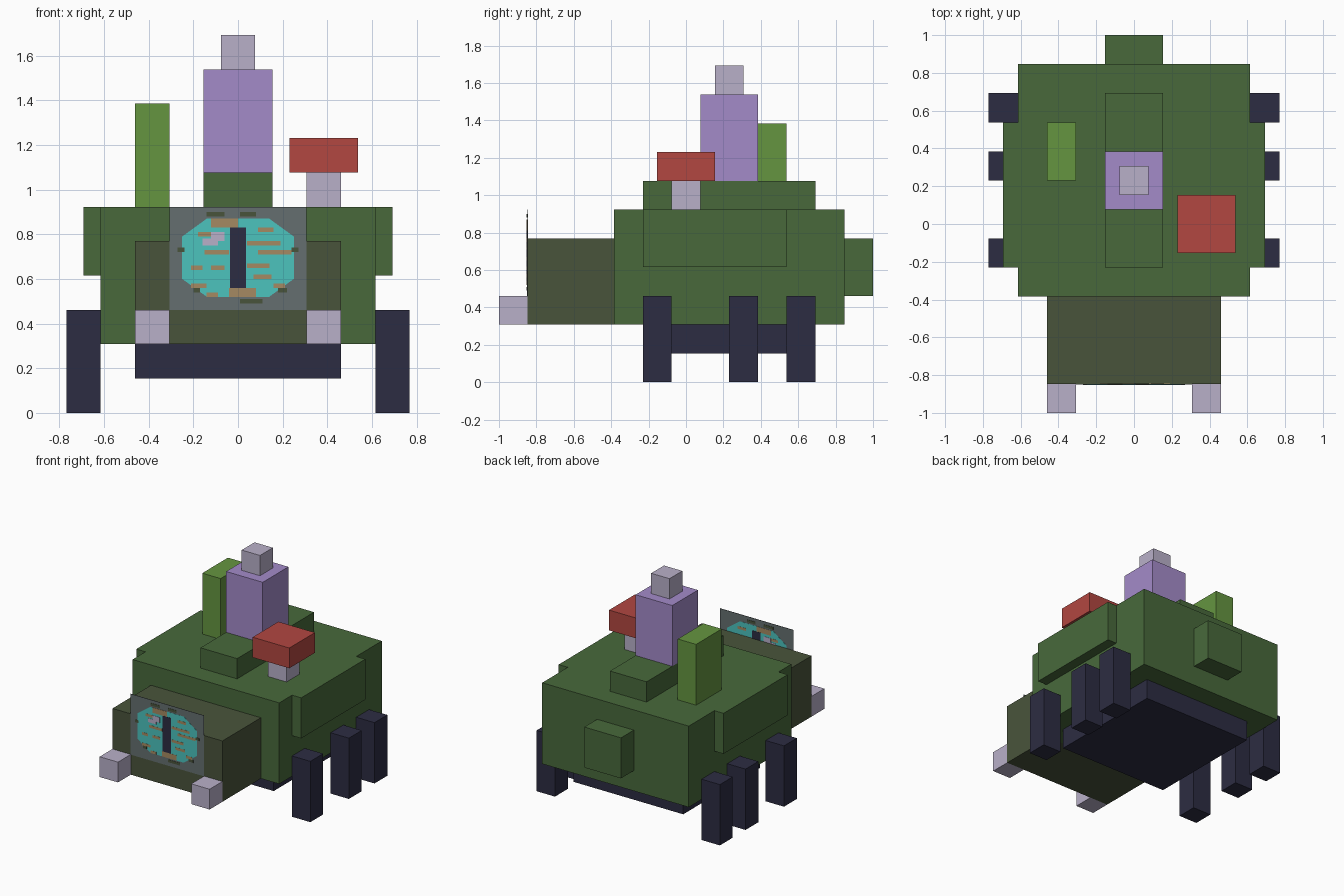
import bpy
import bmesh

default_cube = bpy.data.objects.get("Cube")
if default_cube:
    bpy.data.objects.remove(default_cube, do_unlink=True)

UNIT = 1 / 13        # block size of the model
CENTI = 0.01         # finer grid for the painted eye
FACE_Y = -11 * UNIT  # front of the head


def make_material(name, hex_colour):
    """Flat material from a display colour, converted to linear."""
    channels = [c / 255 for c in bytes.fromhex(hex_colour)]
    linear = [c / 12.92 if c < 0.04 else ((c + 0.055) / 1.055) ** 2.4 for c in channels]
    material = bpy.data.materials.new(name)
    material.use_nodes = True
    material.diffuse_color = (*linear, 1)
    shader = material.node_tree.nodes["Principled BSDF"]
    shader.inputs["Base Color"].default_value = (*linear, 1)
    shader.inputs["Roughness"].default_value = 0.9
    return material


body_green = make_material("body green", "48693b")
olive = make_material("dark olive", "49543b")
navy = make_material("dark navy", "2c2c42")
lavender = make_material("pale lavender", "b9b0c9")
purple = make_material("purple", "a48bc9")
leaf_green = make_material("leaf green", "659540")
red = make_material("brick red", "b24741")
grey = make_material("slate grey", "656f70")
teal = make_material("teal", "4cc3be")
tan = make_material("tan", "a58a62")


def finish(name, bm, material):
    bmesh.ops.recalc_face_normals(bm, faces=bm.faces)
    mesh = bpy.data.meshes.new(name)
    bm.to_mesh(mesh)
    bm.free()
    mesh.materials.append(material)
    obj = bpy.data.objects.new(name, mesh)
    bpy.context.collection.objects.link(obj)
    return obj


def add_box(bm, x, y, z):
    """Add an axis-aligned box given its (low, high) range on each axis."""
    verts = bmesh.ops.create_cube(bm, size=1)["verts"]
    for vert in verts:
        vert.co = [low + (high - low) * (c + 0.5)
                   for c, (low, high) in zip(vert.co, (x, y, z))]


def block(name, material, x, y, z):
    bm = bmesh.new()
    add_box(bm, *[(low * UNIT, high * UNIT) for low, high in (x, y, z)])
    return finish(name, bm, material)


def mirrored_pair(name, material, x, y, z):
    block("left_" + name, material, x, y, z)
    block("right_" + name, material, (-x[1], -x[0]), y, z)


# Hull, head and undercarriage
block("body", body_green, (-8, 8), (-5, 11), (4, 12))
block("head", olive, (-6, 6), (-11, -5), (4, 10))
block("undercarriage", navy, (-6, 6), (-3, 9), (2, 4))
block("rear_box", body_green, (-2, 2), (11, 13), (6, 10))
block("back_ridge", body_green, (-2, 2), (-3, 9), (12, 14))
mirrored_pair("side_panel", body_green, (8, 9), (-3, 7), (8, 12))
mirrored_pair("tusk", lavender, (4, 6), (-13, -11), (4, 6))

# Three legs on each side
for label, start in (("front", -3), ("middle", 3), ("rear", 7)):
    mirrored_pair(label + "_leg", navy, (8, 10), (start, start + 2), (0, 6))

# Growths on the back
block("tower", purple, (-2, 2), (1, 5), (14, 20))
block("tower_tip", lavender, (-1, 1), (2, 4), (20, 22))
block("stalk", leaf_green, (-6, -4), (3, 7), (12, 18))
block("mushroom_stem", lavender, (4, 6), (-1, 1), (12, 14))
block("mushroom_cap", red, (3, 7), (-2, 2), (14, 16))


# Eye plate, with painted layers showing on both of its sides
def layer_range(level):
    return FACE_Y - 0.004 - level * 0.001, FACE_Y - 0.001 + level * 0.001


def paint(name, material, level, patches):
    """Thin rectangles given as (left, bottom, width, height)."""
    bm = bmesh.new()
    for left, bottom, width, height in patches:
        add_box(bm, (left * CENTI, (left + width) * CENTI), layer_range(level),
                (bottom * CENTI, (bottom + height) * CENTI))
    return finish(name, bm, material)


bm = bmesh.new()
add_box(bm, (-4 * UNIT, 4 * UNIT), layer_range(0), (6 * UNIT, 12 * UNIT))
finish("eye_plate", bm, grey)

# Iris: an eight-sided disc
outline = [(14, 52), (25, 60), (25, 79), (14, 87)]
outline += [(-x, z) for x, z in reversed(outline)]
near, far = layer_range(1)
bm = bmesh.new()
iris = bm.faces.new([bm.verts.new((x * CENTI, near, z * CENTI)) for x, z in outline])
grown = bmesh.ops.extrude_face_region(bm, geom=[iris], use_keep_orig=True)["geom"]
for item in grown:
    if isinstance(item, bmesh.types.BMVert):
        item.co.y = far
finish("iris", bm, teal)

streaks = [(-18, 79, 8), (9, 81, 7), (4, 75, 15), (-15, 71, 11), (9, 71, 15),
           (-21, 64, 5), (-12, 64, 6), (4, 65, 10), (7, 60, 8), (16, 56, 5),
           (-21, 56, 7), (-14, 52, 5)]
paint("iris_streaks", tan, 2, [(*s, 2) for s in streaks]
      + [(-12, 83, 12, 4), (-4, 52, 12, 4)])
dashes = [(-14, 88, 8), (1, 88, 7), (-27, 72, 3), (24, 72, 3), (-20, 54, 3),
          (1, 49, 10), (18, 54, 4)]
paint("iris_rim_dashes", olive, 2, [(*d, 2) for d in dashes])
paint("eye_highlight", lavender, 3, [(-12, 77, 6, 4), (-16, 75, 7, 3)])
paint("pupil", navy, 3, [(-3.5, 56, 7, 27)])
